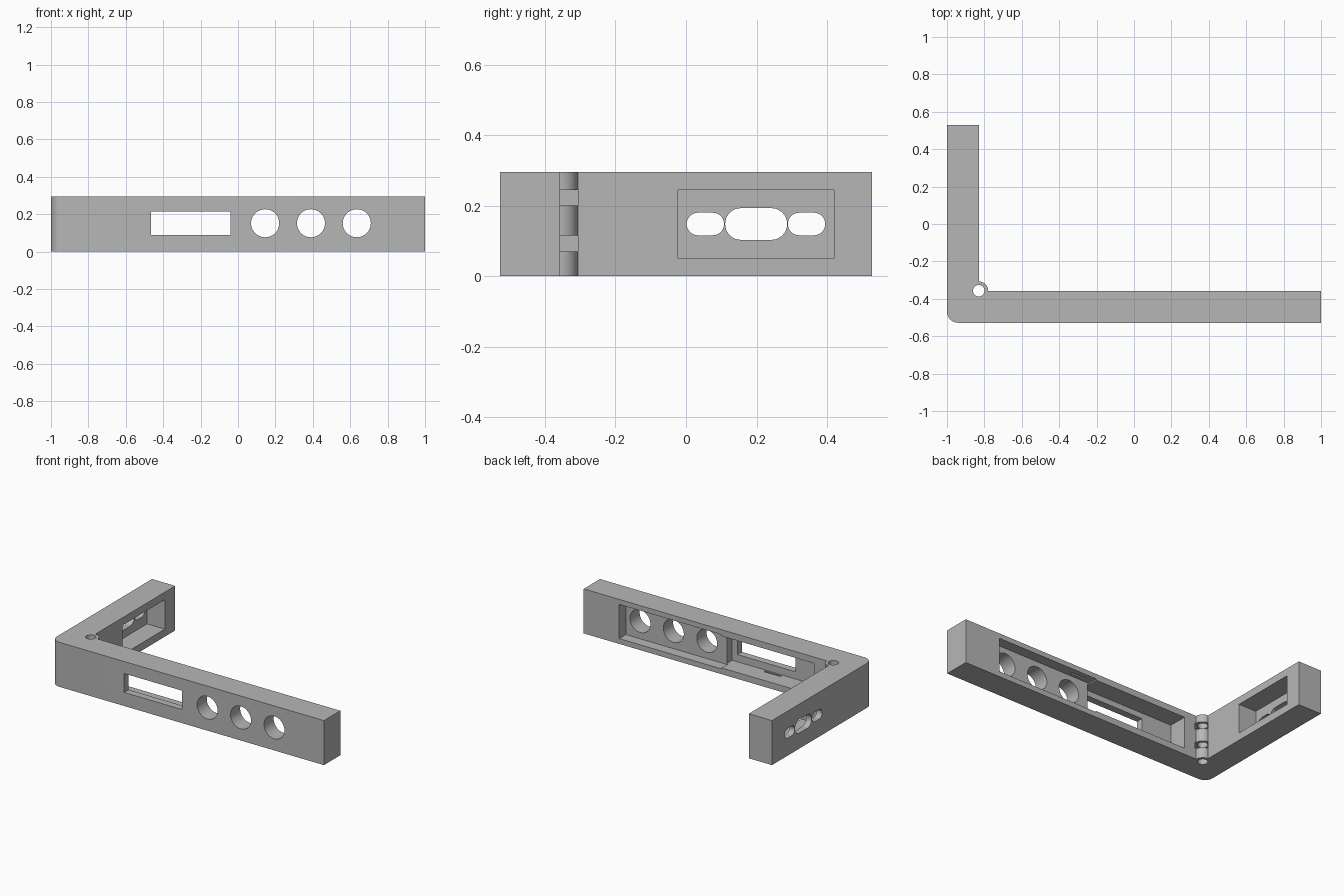
import bpy, bmesh
from math import sin, cos, radians
from mathutils import Vector

cube = bpy.data.objects.get("Cube")
if cube:
    bpy.data.objects.remove(cube, do_unlink=True)

grey = bpy.data.materials.new("plain grey")
grey.use_nodes = True
grey.diffuse_color = (0.47, 0.47, 0.47, 1)
for node in grey.node_tree.nodes:
    if node.type == "BSDF_PRINCIPLED":
        node.inputs["Base Color"].default_value = grey.diffuse_color

HEIGHT, MID = 0.295, 0.148
FRONT, BACK = -0.528, 0.528
INNER_X, INNER_Y = -0.83, -0.357   # inner faces of the two arms, meeting at the hinge
KNUCKLE = 0.05


def arc(cx, cy, r, start, end, steps):
    """Points on an arc, angles in degrees."""
    angles = [radians(start + (end - start) * i / steps) for i in range(steps + 1)]
    return [(cx + r * cos(a), cy + r * sin(a)) for a in angles]


def prism(name, points, push):
    """Extrude a closed outline of 3D points along a vector."""
    bm = bmesh.new()
    face = bm.faces.new([bm.verts.new(p) for p in points])
    new = bmesh.ops.extrude_face_region(bm, geom=[face])["geom"]
    verts = [g for g in new if isinstance(g, bmesh.types.BMVert)]
    bmesh.ops.translate(bm, verts=verts, vec=Vector(push))
    bmesh.ops.recalc_face_normals(bm, faces=bm.faces)
    mesh = bpy.data.meshes.new(name)
    bm.to_mesh(mesh)
    bm.free()
    mesh.materials.append(grey)
    obj = bpy.data.objects.new(name, mesh)
    bpy.context.collection.objects.link(obj)
    return obj


def box(x, y, z):
    corners = [(x[0], y[0]), (x[1], y[0]), (x[1], y[1]), (x[0], y[1])]
    return prism("cutter", [(a, b, z[0]) for a, b in corners], (0, 0, z[1] - z[0]))


def cut(obj, cutter):
    """Subtract a cutter and throw it away."""
    mod = obj.modifiers.new("cut", "BOOLEAN")
    mod.operation, mod.solver, mod.object = "DIFFERENCE", "EXACT", cutter
    deps = bpy.context.evaluated_depsgraph_get()
    mesh = bpy.data.meshes.new_from_object(obj.evaluated_get(deps))
    obj.modifiers.clear()
    obj.data = mesh
    bpy.data.objects.remove(cutter, do_unlink=True)


# L-shaped body with a rounded outer corner and a hinge barrel inside
outline = arc(-0.94, FRONT + 0.06, 0.06, 180, 270, 12)
outline += [(1, FRONT), (1, INNER_Y)]
outline += arc(INNER_X, INNER_Y, KNUCKLE, 0, 90, 12)
outline += [(INNER_X, BACK), (-1, BACK)]
body = prism("corner_frame", [(x, y, 0) for x, y in outline], (0, 0, HEIGHT))

# Gaps between the hinge knuckles, then the pin hole
for z in ((0.07, 0.115), (0.2, 0.245)):
    cut(body, box((INNER_X - KNUCKLE, INNER_X + KNUCKLE + 0.01),
                  (INNER_Y - KNUCKLE, INNER_Y + KNUCKLE), z))
pin = arc(INNER_X, INNER_Y, 0.031, 0, 345, 23)
cut(body, prism("cutter", [(x, y, -0.1) for x, y in pin], (0, 0, 0.5)))

# Long arm: shallow and deep pockets in the back
cut(body, box((-0.01, 0.74), (INNER_Y - 0.07, INNER_Y + 0.1), (0.035, 0.262)))
cut(body, box((-0.69, 0.0), (INNER_Y - 0.125, INNER_Y + 0.1), (0.042, 0.253)))

# Small latch slits in the pocket ceiling and floor
cut(body, box((0.03, 0.15), (INNER_Y - 0.05, INNER_Y - 0.038), (0.2, 0.278)))
cut(body, box((-0.37, -0.25), (INNER_Y - 0.115, INNER_Y - 0.103), (0.025, 0.1)))

# Long arm: display window and three round holes
cut(body, box((-0.465, -0.04), (FRONT - 0.1, INNER_Y - 0.1), (0.09, 0.215)))
for x in (0.145, 0.39, 0.635):
    ring = arc(x, 0.152, 0.075, 0, 352.5, 47)
    cut(body, prism("cutter", [(a, FRONT - 0.1, b) for a, b in ring], (0, 0.4, 0)))

# Short arm: pocket inside, three rounded slots through the outer wall
cut(body, box((INNER_X - 0.13, INNER_X + 0.1), (-0.022, 0.42), (0.05, 0.245)))
for y, half, r in ((0.055, 0.053, 0.032), (0.199, 0.088, 0.045), (0.342, 0.053, 0.032)):
    slot = arc(y + half - r, MID, r, -90, 90, 16) + arc(y - half + r, MID, r, 90, 270, 16)
    cut(body, prism("cutter", [(-1.1, a, b) for a, b in slot], (0.2, 0, 0)))

# Smooth the round surfaces, keep the edges crisp
bpy.ops.object.select_all(action="DESELECT")
body.select_set(True)
bpy.context.view_layer.objects.active = body
bpy.ops.object.shade_smooth_by_angle(angle=radians(30))
